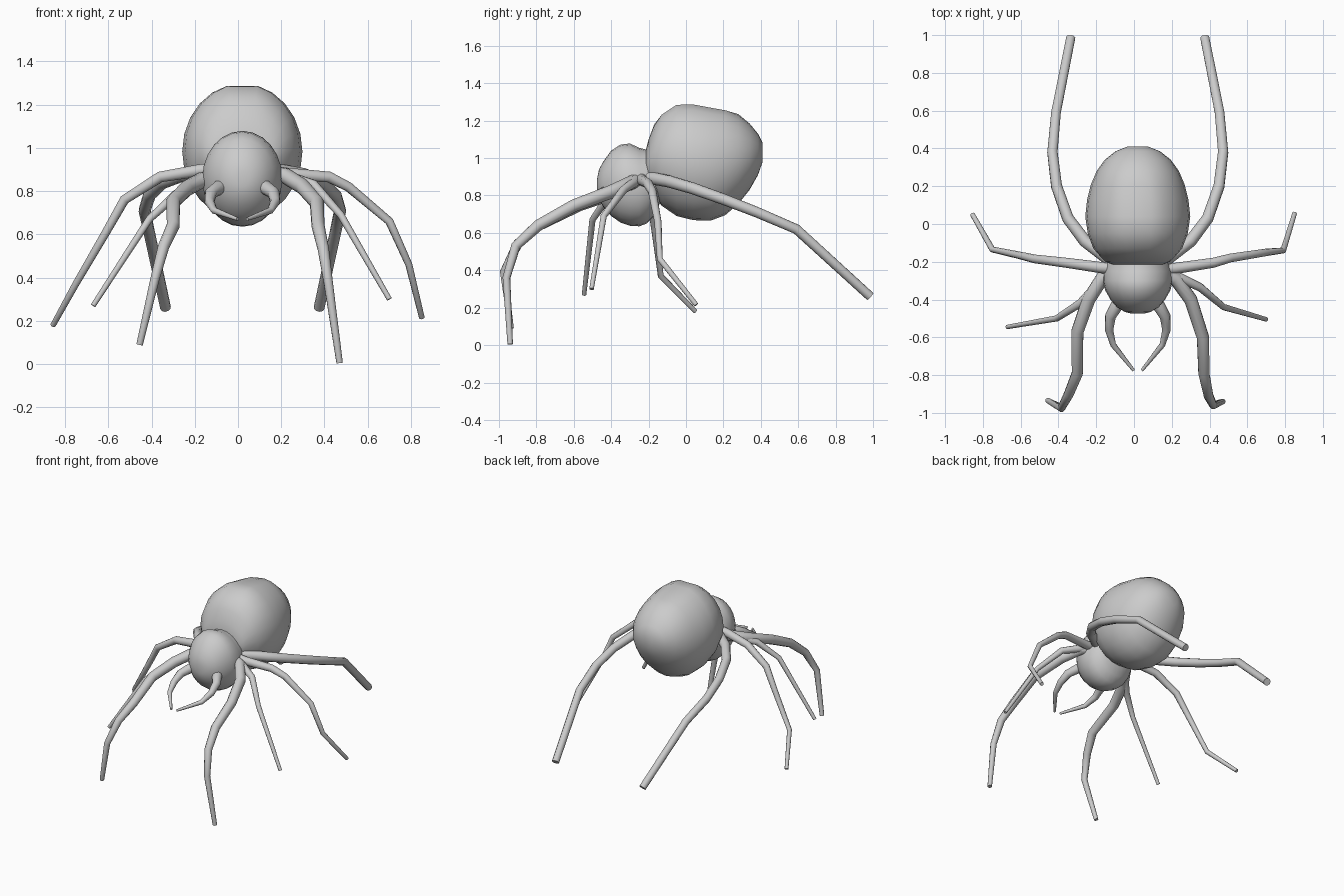
import bpy, bmesh, math

CX = 0.02  # body centre line


def loft(name, sections, sides=24, groove=0.0):
    """Skin oval rings along y; each section is (y, z bottom, z top, half width)."""
    bm = bmesh.new()
    rings = []
    for y, zb, zt, hw in sections:
        ring = []
        for i in range(sides):
            a = 2 * math.pi * i / sides
            dip = groove if abs(math.sin(a) - 1) < 1e-4 and -0.17 < y < 0.25 else 0
            ring.append(bm.verts.new((CX + hw * math.cos(a), y,
                                      (zb + zt) / 2 + (zt - zb) / 2 * math.sin(a) - dip)))
        rings.append(ring)
    for r0, r1 in zip(rings, rings[1:]):
        for i in range(sides):
            j = (i + 1) % sides
            bm.faces.new((r0[i], r0[j], r1[j], r1[i]))
    bm.faces.new(rings[0])
    bm.faces.new(rings[-1])
    bmesh.ops.recalc_face_normals(bm, faces=bm.faces)
    for f in bm.faces:
        f.smooth = True
    me = bpy.data.meshes.new(name)
    bm.to_mesh(me)
    bm.free()
    ob = bpy.data.objects.new(name, me)
    bpy.context.collection.objects.link(ob)
    return ob


def limb(name, pts, r0, r1, power=1.0):
    """Jointed tapering tube through the points, with closed ends."""
    cu = bpy.data.curves.new(name, 'CURVE')
    cu.dimensions = '3D'
    cu.bevel_depth = 1.0
    cu.bevel_resolution = 3
    cu.use_fill_caps = True
    sp = cu.splines.new('POLY')
    sp.points.add(len(pts) - 1)
    for i, p in enumerate(pts):
        t = (i / (len(pts) - 1)) ** power
        sp.points[i].co = (*p, 1)
        sp.points[i].radius = r0 + (r1 - r0) * t
    ob = bpy.data.objects.new(name, cu)
    bpy.context.collection.objects.link(ob)
    bpy.ops.object.select_all(action='DESELECT')
    ob.select_set(True)
    bpy.context.view_layer.objects.active = ob
    bpy.ops.object.convert(target='MESH')
    bpy.ops.object.shade_smooth_by_angle(angle=math.radians(50))


def mirrored(pts):
    return [(2 * CX - x, y, z) for x, y, z in pts]


# Abdomen
loft("abdomen", [
    (-0.215, 0.88, 1.04, 0.13), (-0.20, 0.84, 1.10, 0.17), (-0.17, 0.80, 1.18, 0.20),
    (-0.13, 0.745, 1.24, 0.235), (-0.05, 0.69, 1.295, 0.265), (0.04, 0.668, 1.297, 0.278),
    (0.13, 0.665, 1.28, 0.268), (0.21, 0.695, 1.265, 0.248), (0.28, 0.755, 1.235, 0.218),
    (0.34, 0.83, 1.185, 0.175), (0.385, 0.91, 1.13, 0.118), (0.41, 0.98, 1.08, 0.055)],
    groove=0.012)

# Head and thorax, running back into the waist
loft("head_thorax", [
    (-0.475, 0.82, 0.89, 0.03), (-0.465, 0.78, 0.94, 0.07), (-0.44, 0.735, 0.985, 0.11),
    (-0.40, 0.69, 1.04, 0.145), (-0.35, 0.655, 1.072, 0.173), (-0.30, 0.638, 1.078, 0.185),
    (-0.25, 0.635, 1.055, 0.183), (-0.21, 0.65, 1.045, 0.172), (-0.17, 0.69, 1.04, 0.155),
    (-0.13, 0.78, 1.02, 0.12)])

# Front legs
limb("front_leg_right", [(0.15, -0.26, 0.88), (0.22, -0.29, 0.87), (0.30, -0.40, 0.82),
     (0.365, -0.60, 0.745), (0.37, -0.79, 0.64), (0.395, -0.91, 0.53),
     (0.42, -0.96, 0.36), (0.47, -0.94, 0.005)], 0.038, 0.015, 2)
limb("front_leg_left", [(-0.10, -0.26, 0.86), (-0.17, -0.29, 0.85), (-0.24, -0.40, 0.81),
     (-0.30, -0.57, 0.75), (-0.30, -0.79, 0.64), (-0.345, -0.90, 0.54),
     (-0.385, -0.975, 0.39), (-0.455, -0.935, 0.09)], 0.038, 0.015, 2)

# Second legs
limb("second_leg_right", [(0.14, -0.25, 0.89), (0.22, -0.275, 0.87), (0.35, -0.335, 0.83),
     (0.475, -0.44, 0.69), (0.70, -0.505, 0.30)], 0.032, 0.012)
limb("second_leg_left", [(-0.10, -0.26, 0.87), (-0.17, -0.30, 0.84), (-0.285, -0.42, 0.785),
     (-0.41, -0.50, 0.67), (-0.67, -0.545, 0.27)], 0.032, 0.012)

# Third legs
limb("third_leg_right", [(0.14, -0.24, 0.89), (0.22, -0.235, 0.88), (0.42, -0.205, 0.865),
     (0.51, -0.18, 0.82), (0.70, -0.15, 0.66), (0.79, -0.14, 0.46),
     (0.85, 0.055, 0.215)], 0.033, 0.013)
limb("third_leg_left", [(-0.10, -0.235, 0.90), (-0.18, -0.23, 0.895), (-0.36, -0.205, 0.865),
     (-0.525, -0.185, 0.76), (-0.61, -0.165, 0.61), (-0.75, -0.135, 0.37),
     (-0.855, 0.05, 0.18)], 0.033, 0.013)

# Hind legs and feelers, mirrored about the body centre line
hind = [(0.13, -0.22, 0.89), (0.20, -0.165, 0.89), (0.30, -0.09, 0.875), (0.39, 0.03, 0.84),
        (0.45, 0.20, 0.78), (0.472, 0.38, 0.71), (0.453, 0.59, 0.62), (0.375, 0.985, 0.26)]
feeler = [(0.10, -0.38, 0.82), (0.13, -0.43, 0.815), (0.165, -0.49, 0.79),
          (0.172, -0.56, 0.75), (0.15, -0.64, 0.71), (0.042, -0.775, 0.67)]
for side, f in (("right", list), ("left", mirrored)):
    limb("hind_leg_" + side, f(hind), 0.036, 0.025)
    limb("feeler_" + side, f(feeler), 0.036, 0.008, 1.5)
